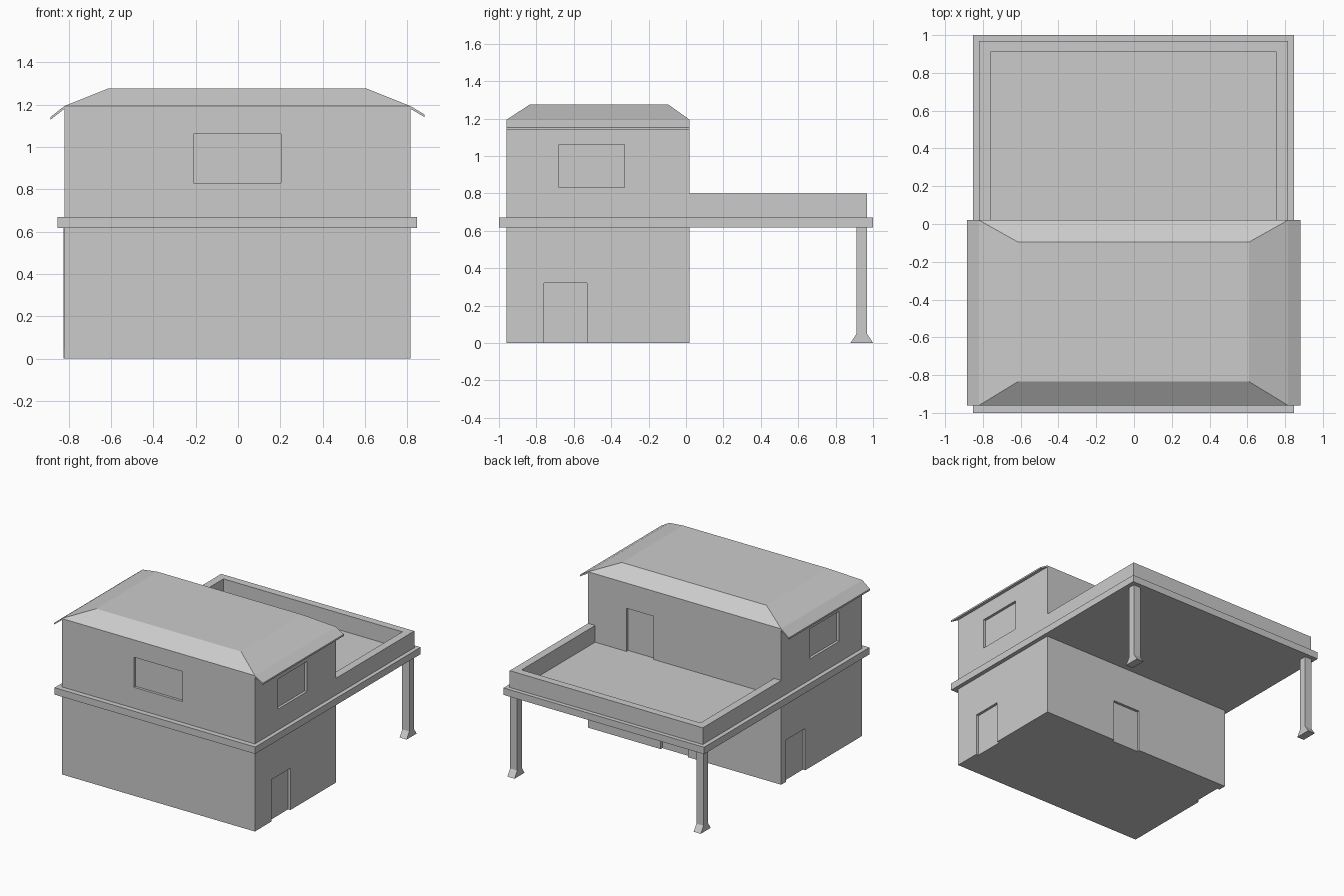
import bpy, bmesh
from mathutils import Vector

old = bpy.data.objects.get("Cube")
if old:
    bpy.data.objects.remove(old)

grey = bpy.data.materials.new("plain grey")
grey.use_nodes = True
COLOUR = (0.6, 0.6, 0.6, 1)
grey.diffuse_color = COLOUR
grey.node_tree.nodes["Principled BSDF"].inputs["Base Color"].default_value = COLOUR


def finish(name, bm):
    bmesh.ops.recalc_face_normals(bm, faces=bm.faces)
    mesh = bpy.data.meshes.new(name)
    bm.to_mesh(mesh)
    bm.free()
    mesh.materials.append(grey)
    obj = bpy.data.objects.new(name, mesh)
    bpy.context.collection.objects.link(obj)
    return obj


def box(name, x, y, z):
    """Box from (low, high) ranges on each axis."""
    bm = bmesh.new()
    bmesh.ops.create_cube(bm, size=1)
    for v in bm.verts:
        v.co = Vector([r[0] if c < 0 else r[1] for c, r in zip(v.co, (x, y, z))])
    return finish(name, bm)


def prism(name, points, offset):
    """Sweep a closed polygon along an offset."""
    bm = bmesh.new()
    face = bm.faces.new([bm.verts.new(p) for p in points])
    new = bmesh.ops.extrude_face_region(bm, geom=[face], use_keep_orig=True)["geom"]
    bmesh.ops.translate(bm, vec=offset, verts=[g for g in new if isinstance(g, bmesh.types.BMVert)])
    return finish(name, bm)


LEFT, RIGHT = -0.82, 0.815
FRONT, BACK = -0.96, 0.02
WALL_TOP, ROOF_TOP = 1.193, 1.275
SLAB_LOW, SLAB_TOP = 0.617, 0.67
DEPTH = 0.02

# House walls with shallow window and door recesses
walls = box("house_walls", (LEFT, RIGHT), (FRONT, BACK), (0, WALL_TOP))
window_z, door_z, upper_z = (0.83, 1.06), (-0.1, 0.32), (SLAB_TOP - 0.02, 1.0)
right_side, left_side = (RIGHT - DEPTH, 1), (-1, LEFT + DEPTH)
back_side = (BACK - DEPTH, 0.2)
openings = {
    "front_window": ((-0.21, 0.203), (-1.1, FRONT + DEPTH), window_z),
    "east_window": (right_side, (-0.68, -0.33), window_z),
    "west_window": (left_side, (-0.68, -0.33), window_z),
    "east_door": (right_side, (-0.76, -0.53), door_z),
    "west_door": (left_side, (-0.27, -0.04), door_z),
    "back_door": ((-0.03, 0.2), back_side, door_z),
    "terrace_door": ((0.26, 0.49), back_side, upper_z),
}
cutters = []
for name, ranges in openings.items():
    cutter = box(name + "_cutter", *ranges)
    cutter.hide_render = True
    cutters.append(cutter)
    mod = walls.modifiers.new(name, "BOOLEAN")
    mod.operation = "DIFFERENCE"
    mod.solver = "EXACT"
    mod.object = cutter
bpy.context.view_layer.update()
evaluated = walls.evaluated_get(bpy.context.evaluated_depsgraph_get())
carved = bpy.data.meshes.new_from_object(evaluated)
walls.modifiers.clear()
walls.data = carved
for cutter in cutters:
    bpy.data.objects.remove(cutter)

# Floor slab running under the upper storey and the terrace
box("floor_slab", (-0.853, 0.846), (-1, 1), (SLAB_LOW, SLAB_TOP))

# U-shaped terrace parapet
END, INNER = 0.968, 0.91
plan = [(LEFT, BACK), (LEFT, END), (RIGHT, END), (RIGHT, BACK),
        (RIGHT - 0.06, BACK), (RIGHT - 0.06, INNER), (LEFT + 0.06, INNER), (LEFT + 0.06, BACK)]
prism("terrace_parapet", [(x, y, SLAB_TOP) for x, y in plan], (0, 0, 0.128))

# Terrace posts with flared feet
profile = [(0.88, 0), (1, 0), (0.967, 0.05), (0.967, SLAB_LOW), (0.912, SLAB_LOW), (0.912, 0.05)]
for name, x in (("west_post", -0.825), ("east_post", 0.752)):
    prism(name, [(x, y, z) for y, z in profile], (0.06, 0, 0))

# Truncated hip roof
bm = bmesh.new()
bmesh.ops.create_cube(bm, size=1)
for v in bm.verts:
    top = v.co.z > 0
    xs = (-0.615, 0.61) if top else (LEFT, RIGHT)
    ys = (-0.835, -0.095) if top else (FRONT, BACK)
    v.co = Vector((xs[v.co.x > 0], ys[v.co.y > 0], ROOF_TOP if top else WALL_TOP))
finish("hip_roof", bm)

# Thin sloping eaves on both sides
for name, wall_x, tip_x, tip_z in (("west_eave", LEFT, -0.885, 1.142),
                                   ("east_eave", RIGHT, 0.882, 1.153)):
    section = [(wall_x, WALL_TOP), (tip_x, tip_z), (tip_x, tip_z - 0.013), (wall_x, WALL_TOP - 0.013)]
    prism(name, [(x, FRONT, z) for x, z in section], (0, BACK - FRONT, 0))
